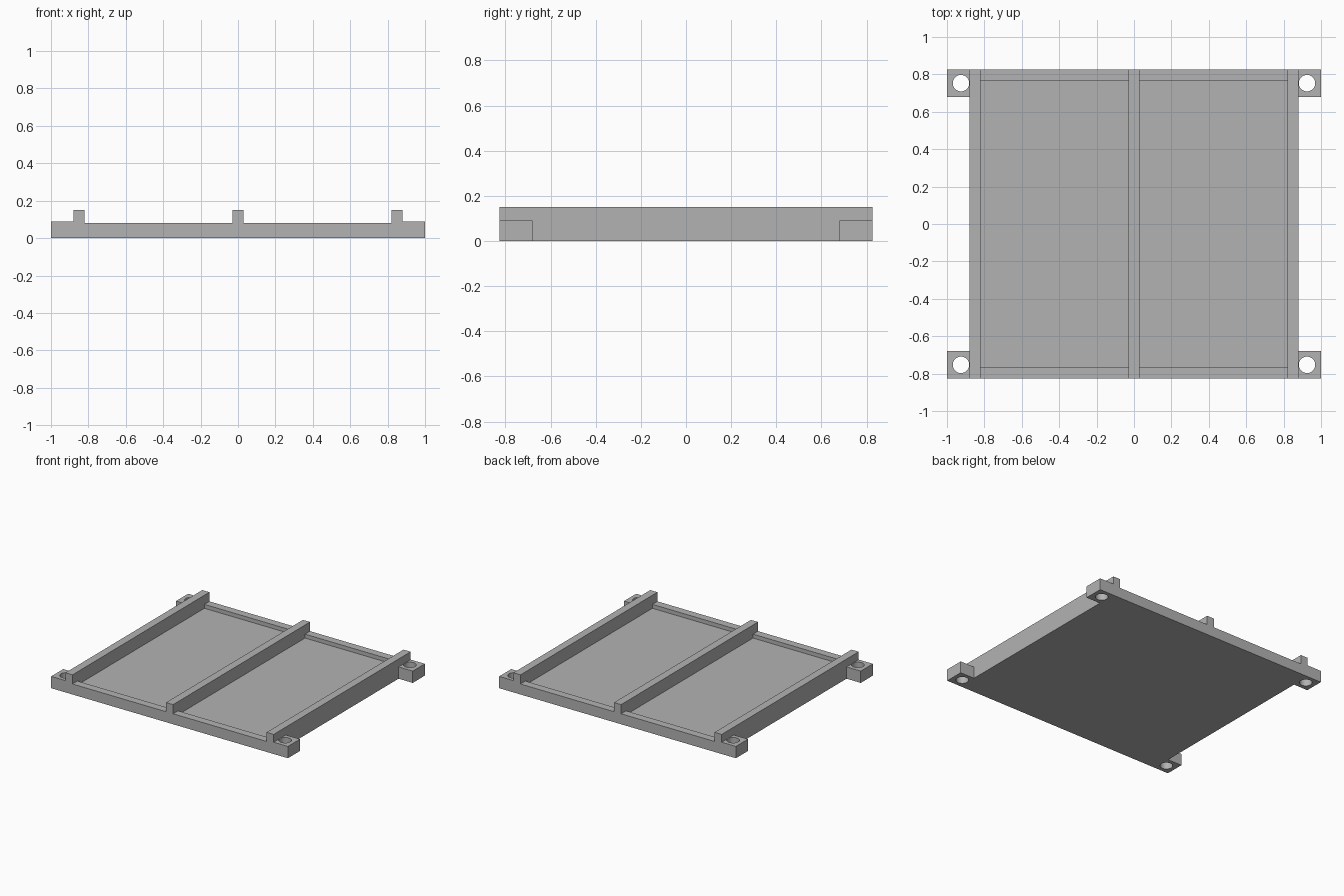
import bpy

if "Cube" in bpy.data.objects:
    bpy.data.objects.remove(bpy.data.objects["Cube"], do_unlink=True)

GREY = (0.45, 0.45, 0.45, 1.0)
grey = bpy.data.materials.new("plain_grey")
grey.use_nodes = True
grey.diffuse_color = GREY
for node in grey.node_tree.nodes:
    if node.type == "BSDF_PRINCIPLED":
        node.inputs["Base Color"].default_value = GREY

HALF_X, HALF_Y = 0.88, 0.826      # frame footprint
RIB = 0.06                        # rib and rail width
FRAME_TOP, FLOOR_TOP, RIB_TOP, TAB_TOP = 0.08, 0.05, 0.15, 0.09


def box(name, x0, x1, y0, y1, z0, z1):
    """Axis-aligned box between two corners."""
    bpy.ops.mesh.primitive_cube_add(
        size=1, location=((x0 + x1) / 2, (y0 + y1) / 2, (z0 + z1) / 2))
    ob = bpy.context.object
    ob.name = name
    ob.scale = (x1 - x0, y1 - y0, z1 - z0)
    bpy.ops.object.transform_apply(location=False, rotation=False, scale=True)
    ob.data.materials.append(grey)
    return ob


def cut(target, cutter):
    """Subtract the cutter from the target and discard it."""
    cutter.hide_render = True
    mod = target.modifiers.new("cut", "BOOLEAN")
    mod.operation = "DIFFERENCE"
    mod.solver = "EXACT"
    mod.object = cutter
    bpy.ops.object.select_all(action="DESELECT")
    target.select_set(True)
    bpy.context.view_layer.objects.active = target
    bpy.ops.object.modifier_apply(modifier=mod.name)
    bpy.data.objects.remove(cutter, do_unlink=True)


# Base tray with a shallow pocket on each side of the middle rib
tray = box("base_tray", -HALF_X, HALF_X, -HALF_Y, HALF_Y, 0, FRAME_TOP)
inner_y = HALF_Y - RIB
for x0, x1 in ((RIB / 2, HALF_X - RIB), (RIB - HALF_X, -RIB / 2)):
    cut(tray, box("pocket_cutter", x0, x1, -inner_y, inner_y, FLOOR_TOP, RIB_TOP))

# Three raised ribs running front to back
rib_offset = HALF_X - RIB / 2
for name, x in (("right_rib", -rib_offset), ("middle_rib", 0), ("left_rib", rib_offset)):
    box(name, x - RIB / 2, x + RIB / 2, -HALF_Y, HALF_Y, FRAME_TOP, RIB_TOP)

# Corner mounting tabs with round through holes
for side, sx in (("left", 1), ("right", -1)):
    for end, sy in (("back", 1), ("front", -1)):
        xs = sorted((sx * HALF_X, sx * 1.0))
        ys = sorted((sy * 0.68, sy * HALF_Y))
        tab = box(f"{end}_{side}_tab", *xs, *ys, 0, TAB_TOP)
        bpy.ops.mesh.primitive_cylinder_add(
            vertices=48, radius=0.044, depth=0.4,
            location=(sx * 0.925, sy * 0.753, TAB_TOP / 2))
        hole = bpy.context.object
        hole.data.materials.append(grey)
        cut(tab, hole)
        bpy.ops.object.shade_smooth_by_angle()
